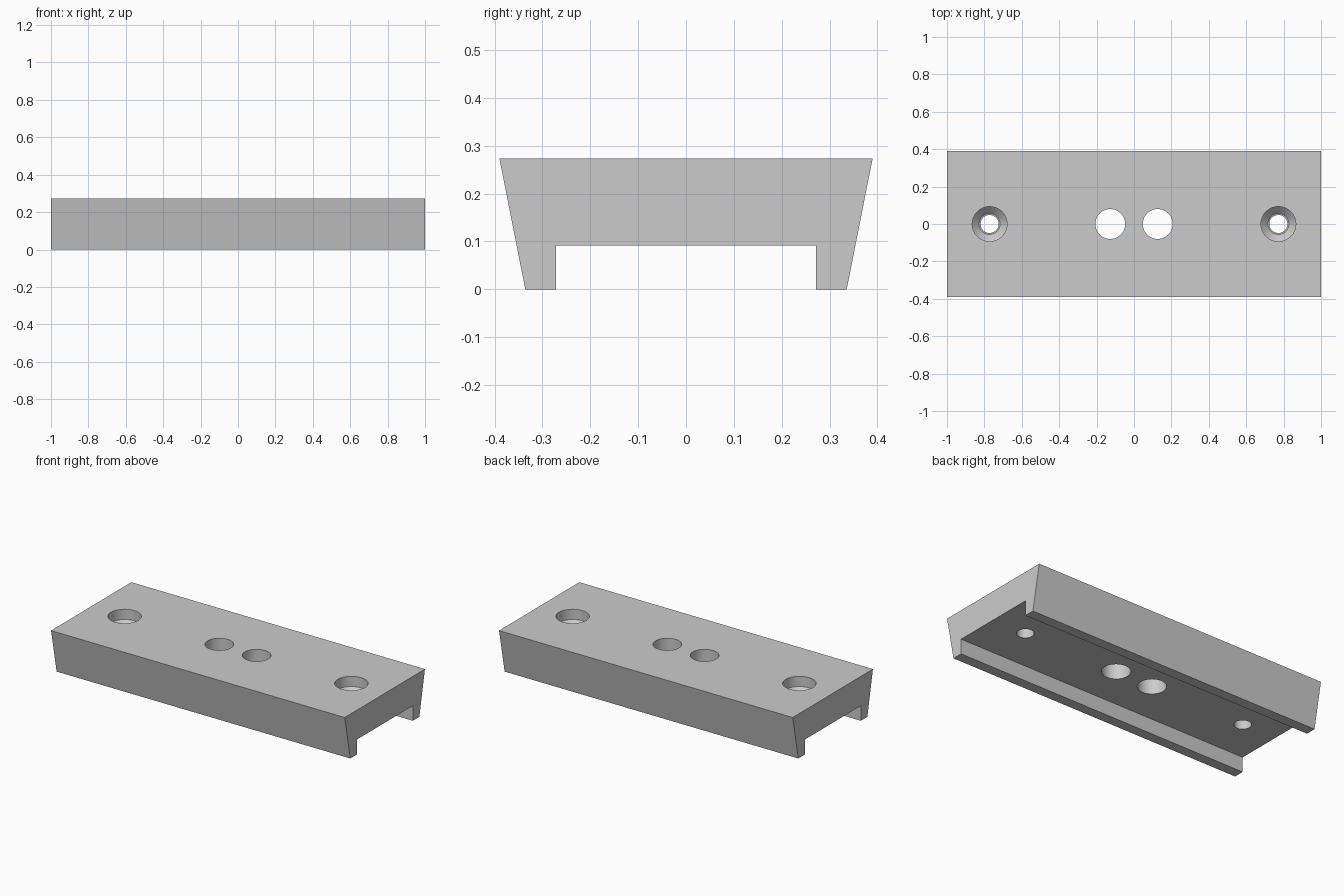
import bpy, bmesh
from math import cos, sin, tau, radians

if "Cube" in bpy.data.objects:
    bpy.data.objects.remove(bpy.data.objects["Cube"])

TOP, CHANNEL = 0.273, 0.092

grey = bpy.data.materials.new("plain grey")
grey.use_nodes = True
colour = (0.6, 0.6, 0.6, 1)
grey.diffuse_color = colour
grey.node_tree.nodes["Principled BSDF"].inputs["Base Color"].default_value = colour


def make_object(name, bm):
    bmesh.ops.recalc_face_normals(bm, faces=bm.faces)
    mesh = bpy.data.meshes.new(name)
    bm.to_mesh(mesh)
    bm.free()
    mesh.materials.append(grey)
    obj = bpy.data.objects.new(name, mesh)
    bpy.context.collection.objects.link(obj)
    return obj


def turned_cutter(name, x, profile, sides=64):
    """Closed solid turned about a vertical axis from (radius, z) points."""
    bm = bmesh.new()
    rings = [[bm.verts.new((x + r * cos(tau * i / sides), r * sin(tau * i / sides), z))
              for i in range(sides)] for r, z in profile]
    for a, b in zip(rings, rings[1:]):
        for i in range(sides):
            j = (i + 1) % sides
            bm.faces.new((a[i], a[j], b[j], b[i]))
    bm.faces.new(rings[0])
    bm.faces.new(rings[-1])
    obj = make_object(name, bm)
    obj.hide_render = True
    return obj


# Block with sloping sides and a channel underneath, extruded along x
half = [(0.39, TOP), (0.336, 0), (0.272, 0), (0.272, CHANNEL)]
outline = half + [(-y, z) for y, z in reversed(half)]
bm = bmesh.new()
end = bm.faces.new([bm.verts.new((-1, y, z)) for y, z in outline])
sweep = bmesh.ops.extrude_face_region(bm, geom=[end])
bmesh.ops.translate(bm, vec=(2, 0, 0),
                    verts=[v for v in sweep["geom"] if isinstance(v, bmesh.types.BMVert)])
block = make_object("mounting_block", bm)

# Plain centre holes and countersunk screw holes, in mirrored pairs
plain = [(0.08, 0.03), (0.08, 0.33)]
screw = [(0.048, 0.03), (0.048, 0.173), (0.056, 0.173),
         (0.093, 0.21), (0.093, 0.33)]
cutters = []
for side, s in (("left", 1), ("right", -1)):
    cutters.append(turned_cutter(side + "_centre_hole_cutter", s * 0.127, plain))
    cutters.append(turned_cutter(side + "_screw_hole_cutter", s * 0.772, screw))

bpy.context.view_layer.objects.active = block
block.select_set(True)
for cutter in cutters:
    mod = block.modifiers.new(cutter.name, "BOOLEAN")
    mod.operation = "DIFFERENCE"
    mod.solver = "EXACT"
    mod.object = cutter
    bpy.ops.object.modifier_apply(modifier=mod.name)
for cutter in cutters:
    bpy.data.objects.remove(cutter)

# Smooth hole walls, crisp edges
bpy.ops.object.shade_smooth_by_angle(angle=radians(30))
